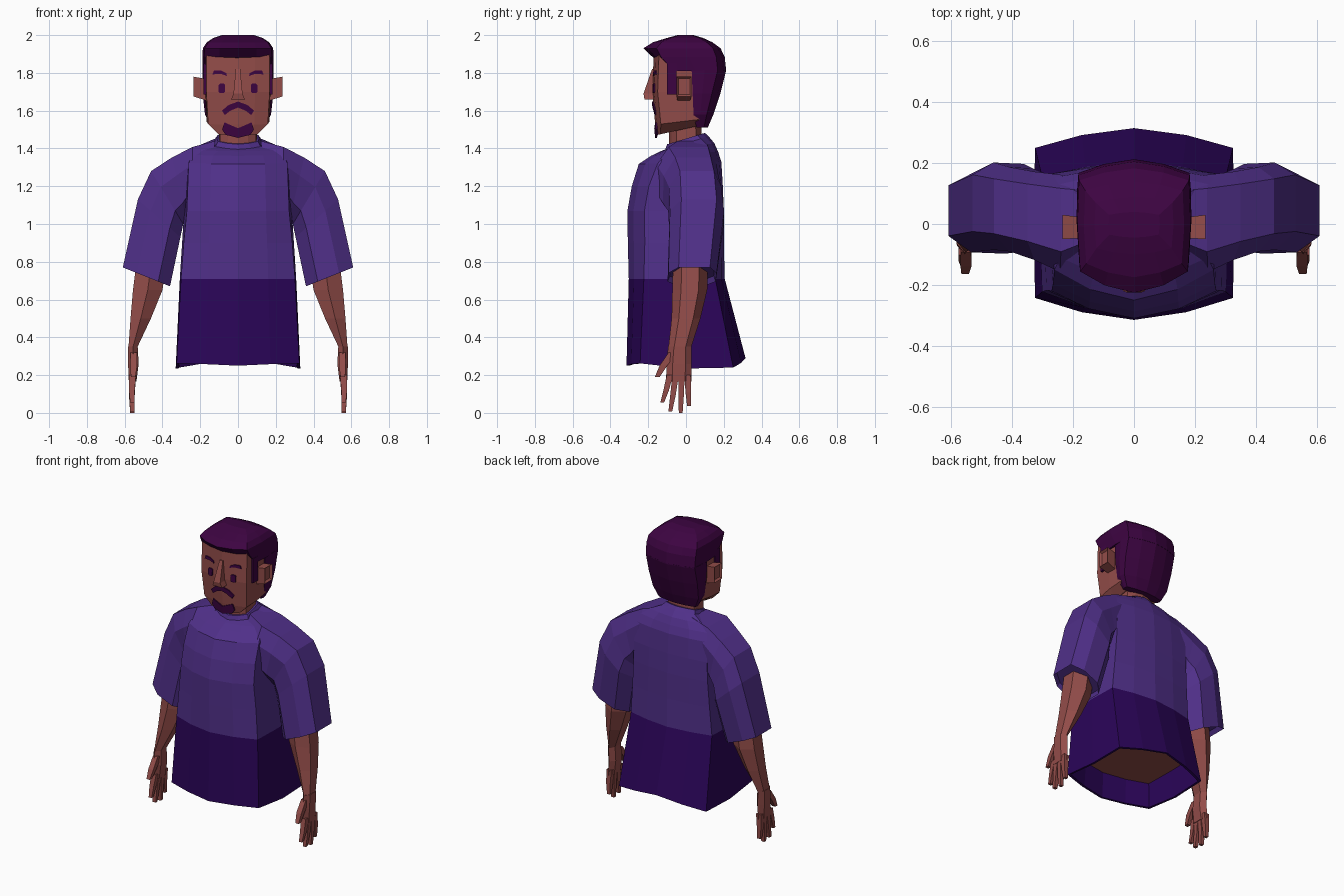
import bpy, bmesh, math
from mathutils import Vector

if "Cube" in bpy.data.objects:
    bpy.data.objects.remove(bpy.data.objects["Cube"])


def material(name, rgb):
    m = bpy.data.materials.new(name)
    m.diffuse_color = (*rgb, 1)
    m.use_nodes = True
    m.node_tree.nodes["Principled BSDF"].inputs["Base Color"].default_value = m.diffuse_color
    return m


SHIRT = material("purple cloth", (0.080, 0.029, 0.25))
DARK = material("dark purple cloth", (0.024, 0.0015, 0.10))
SKIN = material("brown skin", (0.29, 0.073, 0.067))
HAIR = material("plum hair", (0.046, 0.0012, 0.053))


def loft(name, rings, mats, rule=None, mirror=False, edit=None):
    """Skin a list of point rings into a closed flat-shaded solid."""
    bm = bmesh.new()
    vs = [[bm.verts.new(p) for p in r] for r in rings]
    n = len(vs[0])
    for a, b in zip(vs, vs[1:]):
        for i in range(n):
            j = (i + 1) % n
            bm.faces.new((a[i], a[j], b[j], b[i]))
    bm.faces.new(vs[0][::-1])
    end = bm.faces.new(vs[-1])
    bmesh.ops.recalc_face_normals(bm, faces=bm.faces[:])
    if edit:
        edit(bm, end)
    bm.normal_update()
    if rule:
        for f in bm.faces:
            f.material_index = rule(f.calc_center_median(), f.normal)
    me = bpy.data.meshes.new(name)
    bm.to_mesh(me)
    bm.free()
    for m in mats:
        me.materials.append(m)
    ob = bpy.data.objects.new(name, me)
    bpy.context.collection.objects.link(ob)
    if mirror:
        mod = ob.modifiers.new("mirror", 'MIRROR')
        mod.use_mirror_merge = False
    return ob


def body_ring(z, w, yf, yb, fc, bc, tilt=0.0, k=.95):
    """Symmetric 12-sided section: fc and bc pull the corners back, k sets corner width."""
    half = [(0, yf), (w * .52, yf + .35 * fc), (w * k, yf + fc), (w, (yf + fc + yb - bc) / 2),
            (w * max(k, .97), yb - bc), (w * .52, yb - .35 * bc), (0, yb)]
    pts = half + [(-x, y) for x, y in half[-2:0:-1]]
    return [Vector((x, y, z + tilt * y)) for x, y in pts]


def limb_ring(x, y, z, hx, hy, n=4):
    s = 1 / math.cos(math.pi / n)
    return [(x + s * hx * math.cos(math.pi * (2 * i + 1) / n),
             y + s * hy * math.sin(math.pi * (2 * i + 1) / n), z) for i in range(n)]


# Shirt torso with wavy hem and a hollow underside
hem_z = [.25, .258, .262, .235, .24, .265, .29]
hem_z += hem_z[-2:0:-1]


def hem(inset):
    r = body_ring(0, .330 - inset, -.315 + inset, .315 - inset, .072, .065, k=.985)
    for p, z in zip(r, hem_z):
        p.z = z
    return r


torso = [body_ring(.42, .305, -.293, .24, .075, .06, k=.985), hem(.014), hem(0),
         body_ring(.71, .308, -.303, .205, .08, .05, k=.98),
         body_ring(.90, .296, -.308, .20, .09, .04, k=.97),
         body_ring(1.07, .285, -.31, .20, .09, .035),
         body_ring(1.20, .28, -.287, .195, .09, .03),
         body_ring(1.325, .275, -.25, .187, .10, .035, .03),
         body_ring(1.372, .255, -.185, .17, .075, .04, .06),
         body_ring(1.405, .20, -.135, .15, .045, .04, .15),
         body_ring(1.428, .125, -.11, .12, .05, .04, .3),
         body_ring(1.452, .112, -.10, .10, .05, .04, .3)]


def torso_colour(c, n):
    if .40 < c.z < .44 and n.z < -.9:
        return 2
    return 1 if c.z < .70 else 0


loft("shirt_torso", torso, [SHIRT, DARK, SKIN], torso_colour)

# Sleeves: outer edge, inner edge, front and back depth of each section
sleeve = [((.12, 1.44), (.15, 1.22), -.10, .13),
          ((.24, 1.408), (.25, 1.10), -.165, .155),
          ((.35, 1.352), (.275, 1.03), -.125, .165),
          ((.46, 1.28), (.29, 1.00), -.097, .18),
          ((.53, 1.13), (.305, .93), -.092, .195),
          ((.61, .77), (.36, .67), -.10, .155)]
rings = []
for (ox, oz), (ix, iz), y0, y1 in sleeve:
    c, h = (y0 + y1) / 2, (y1 - y0) / 2
    rings.append([(ox + (ix - ox) * t, c + h * k + .01 * (1 - t), oz + (iz - oz) * t) for t, k in
                  ((0, -.6), (.3, -1), (.75, -1), (1, -.5), (1, .5), (.75, 1), (.3, 1), (0, .7))])


def hollow_cuff(bm, end):
    bmesh.ops.inset_region(bm, faces=[end], thickness=.012, depth=-.03)


loft("sleeve", rings, [SHIRT], mirror=True, edit=hollow_cuff)

# Forearms and hands
loft("arm", [limb_ring(.455, .025, .82, .08, .08, 6), limb_ring(.478, .02, .65, .078, .08, 6),
             limb_ring(.515, .0, .50, .054, .066, 6), limb_ring(.557, -.033, .345, .023, .052, 6)],
     [SKIN], mirror=True)
loft("palm", [limb_ring(.557, -.033, .352, .026, .053, 6), limb_ring(.554, -.037, .26, .028, .058, 6),
              limb_ring(.558, -.038, .165, .020, .058, 6)], [SKIN], mirror=True)
for y0, y1, z1 in ((-.085, -.126, .055), (-.055, -.083, .008), (-.024, -.028, 0), (.008, .016, .036)):
    loft("finger", [limb_ring(.558, y0, .20, .018, .017),
                    limb_ring(.562, (y0 + y1) / 2, (.18 + z1) / 2, .015, .0145),
                    limb_ring(.560, y1, z1, .011, .010)], [SKIN], mirror=True)
loft("thumb", [limb_ring(.552, -.07, .32, .017, .022), limb_ring(.552, -.12, .25, .018, .020),
               limb_ring(.555, -.152, .19, .012, .013)], [SKIN], mirror=True)

# Neck and head
loft("neck", [body_ring(1.38, .10, -.09, .085, .04, .03), body_ring(1.56, .10, -.09, .08, .04, .03)], [SKIN])
loft("head", [body_ring(1.505, .11, -.155, .09, .02, .03, .22),
              body_ring(1.545, .166, -.163, .11, .03, .04, .12),
              body_ring(1.70, .173, -.178, .13, .028, .04, k=.97),
              body_ring(1.93, .173, -.17, .14, .028, .04, k=.97)], [SKIN])
loft("nose", [limb_ring(0, -.168, 1.82, .012, .012), limb_ring(0, -.195, 1.69, .024, .03),
              limb_ring(0, -.19, 1.66, .036, .03)], [SKIN])


def box_ring(x, y0, y1, z0, z1):
    return [(x, y0, z0), (x, y1, z0), (x, y1, z1), (x, y0, z1)]


def ear_hollow(bm, end):
    bmesh.ops.inset_region(bm, faces=[end], thickness=.014, depth=-.014)


loft("ear", [box_ring(.155, -.045, .02, 1.65, 1.765), box_ring(.235, -.05, .03, 1.675, 1.78)],
     [SKIN], mirror=True, edit=ear_hollow)

# Hair: crown with fringe, back of the head, sideburns
loft("hair_crown", [body_ring(1.81, .188, -.085, .213, .02, .045),
                    body_ring(1.885, .189, -.178, .205, .045, .045),
                    body_ring(1.93, .186, -.226, .183, .07, .04),
                    body_ring(1.962, .165, -.175, .14, .045, .03),
                    body_ring(1.985, .13, -.10, .09, .02, .02),
                    body_ring(2.0, .085, -.045, .04, .01, .01)], [HAIR])
loft("hair_back", [body_ring(1.51, .14, .055, .115, 0, .02), body_ring(1.58, .175, .04, .145, 0, .035),
                   body_ring(1.69, .187, .035, .182, 0, .045),
                   body_ring(1.815, .188, .03, .213, 0, .045)], [HAIR])
loft("sideburn", [box_ring(.15, -.10, -.05, 1.685, 1.85), box_ring(.183, -.10, -.05, 1.685, 1.85)],
     [HAIR], mirror=True)


# Facial plates, following the face surface
def face_y(x, z):
    y = -.178 + max(0, 1.70 - z) * .09 + max(0, z - 1.70) * .035
    return y + min(x, .09) * .11 + max(0, x - .09) * .23


def plate(name, pts):
    loft(name, [[(x, face_y(x, z) + d, z) for x, z in pts] for d in (.001, -.0075)], [HAIR], mirror=True)


plate("eye", [(.068, 1.70), (.075, 1.694), (.096, 1.694), (.102, 1.70), (.102, 1.735), (.096, 1.743),
              (.075, 1.743), (.068, 1.737)])
plate("eyebrow", [(.058, 1.784), (.09, 1.795), (.135, 1.792), (.128, 1.812), (.09, 1.812), (.062, 1.798)])
plate("moustache", [(0, 1.648), (.05, 1.63), (.085, 1.60), (.07, 1.577), (.04, 1.60), (0, 1.616)])
plate("goatee", [(0, 1.507), (.072, 1.538), (.084, 1.50), (.066, 1.472), (0, 1.456)])
